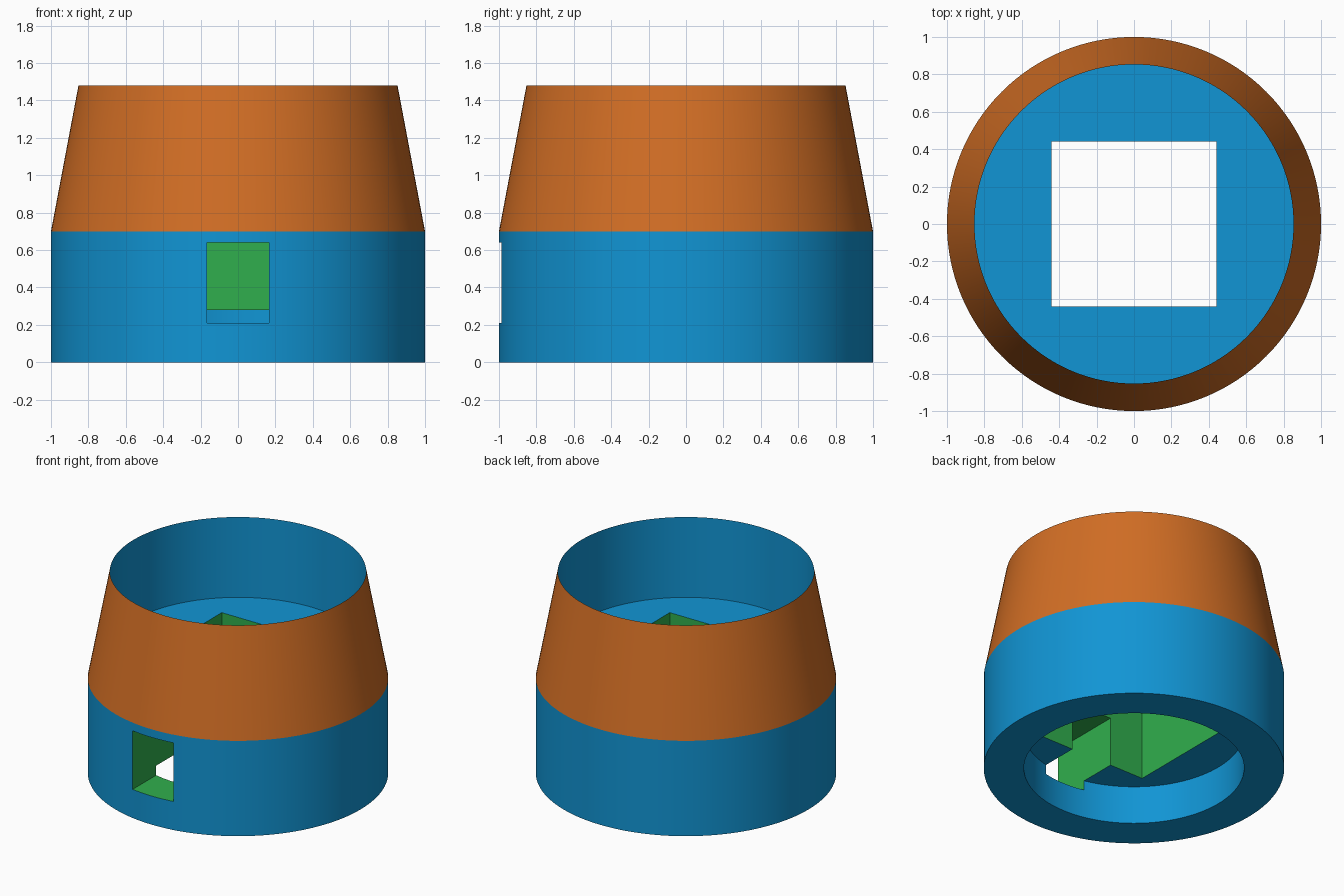
import bpy, bmesh, math
from mathutils import Matrix, Vector

if "Cube" in bpy.data.objects:
    bpy.data.objects.remove(bpy.data.objects["Cube"])


def material(name, rgb):
    m = bpy.data.materials.new(name)
    m.diffuse_color = (*rgb, 1)
    m.use_nodes = True
    m.node_tree.nodes["Principled BSDF"].inputs["Base Color"].default_value = m.diffuse_color
    return m


blue = material("blue", (0.0056, 0.30, 0.66))
orange = material("orange", (0.64, 0.155, 0.018))
green = material("green", (0.03, 0.43, 0.075))


def add_object(name, bm, mats):
    bmesh.ops.recalc_face_normals(bm, faces=bm.faces)
    me = bpy.data.meshes.new(name)
    bm.to_mesh(me)
    bm.free()
    for m in mats:
        me.materials.append(m)
    ob = bpy.data.objects.new(name, me)
    bpy.context.collection.objects.link(ob)
    return ob


def box(name, lo, hi):
    lo, hi = Vector(lo), Vector(hi)
    bm = bmesh.new()
    mat = Matrix.Translation((lo + hi) / 2) @ Matrix.Diagonal((*(hi - lo), 1))
    bmesh.ops.create_cube(bm, size=1, matrix=mat)
    ob = add_object(name, bm, [green])
    ob.hide_render = True
    return ob


# Collar body: recessed underside, straight skirt, tapered top, deep open cup
profile = [(0, 0.28), (0.733, 0.28), (0.733, 0), (1, 0),
           (1, 0.7), (0.853, 1.48), (0.853, 0.89), (0, 0.89)]
bm = bmesh.new()
verts = [bm.verts.new((r, 0, z)) for r, z in profile]
edges = [bm.edges.new(p) for p in zip(verts, verts[1:])]
bmesh.ops.spin(bm, geom=verts + edges, cent=(0, 0, 0), axis=(0, 0, 1),
               angle=math.tau, steps=128)
bmesh.ops.remove_doubles(bm, verts=bm.verts, dist=1e-4)
bmesh.ops.dissolve_degenerate(bm, edges=bm.edges, dist=1e-5)
# Orange on the tapered outside only
for f in bm.faces:
    c = f.calc_center_median()
    sloped = max(v.co.z for v in f.verts) > 1.4 and min(v.co.z for v in f.verts) < 0.8
    f.material_index = 1 if sloped and c.z > 0.7 else 0
body = add_object("collar_body", bm, [blue, orange, green])

# Square shaft hole and front window, with green cut walls
cutters = [box("square_hole_cutter", (-0.44, -0.44, 0.1), (0.44, 0.44, 1.2)),
           box("window_cutter", (-0.165, -1.2, 0.21), (0.165, -0.3, 0.64))]
bpy.context.view_layer.objects.active = body
body.select_set(True)
for cutter in cutters:
    mod = body.modifiers.new(cutter.name, 'BOOLEAN')
    mod.operation = 'DIFFERENCE'
    mod.solver = 'EXACT'
    mod.material_mode = 'TRANSFER'
    mod.object = cutter
    bpy.ops.object.modifier_apply(modifier=mod.name)
for cutter in cutters:
    bpy.data.objects.remove(cutter)

# Smooth round walls, crisp rims
bpy.ops.object.shade_smooth_by_angle(angle=math.radians(8))
